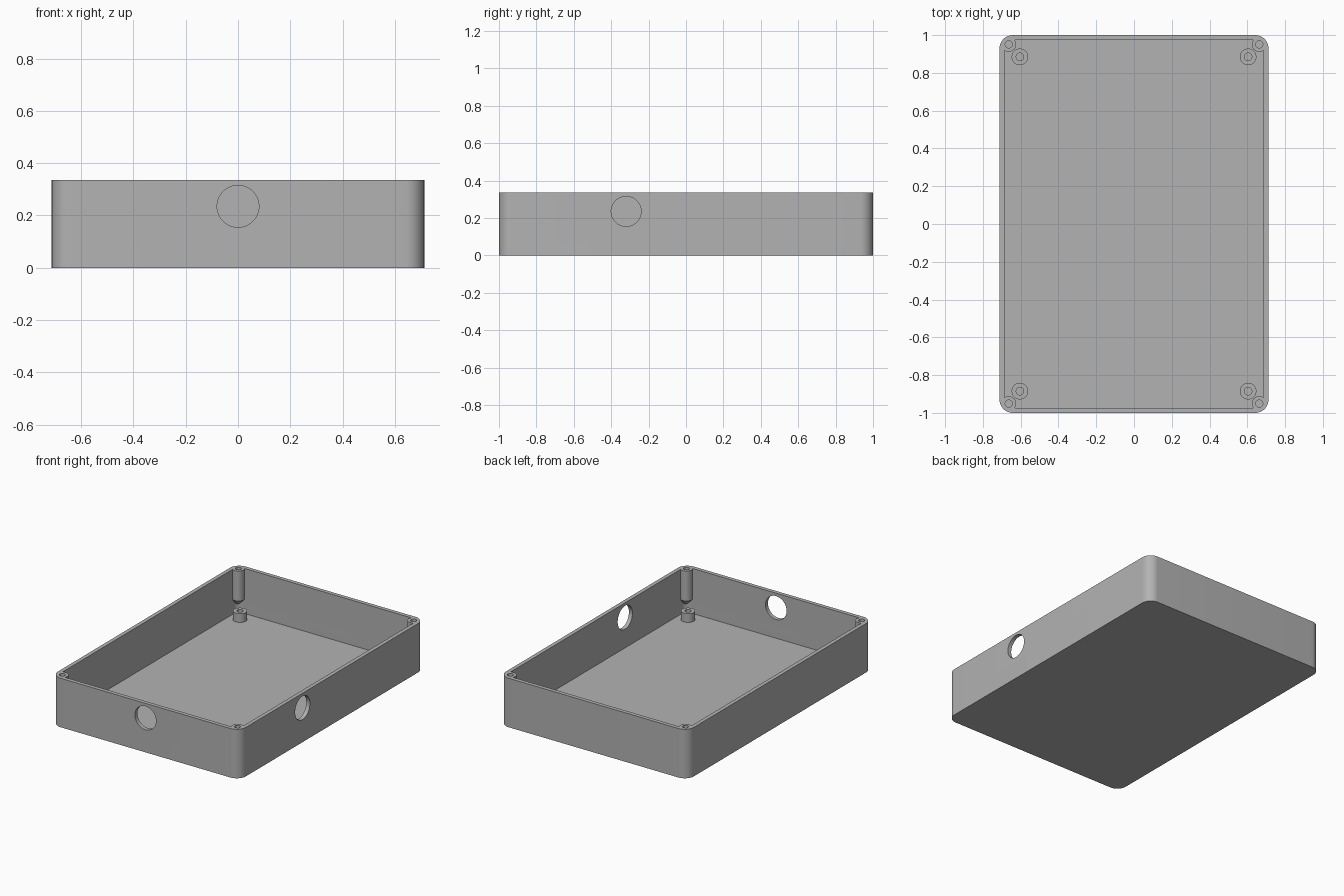
import bpy, bmesh, math
from mathutils import Vector

cube = bpy.data.objects.get("Cube")
if cube:
    bpy.data.objects.remove(cube, do_unlink=True)

HALF_X, HALF_Y, HEIGHT = 0.712, 1.0, 0.335
WALL, CORNER = 0.027, 0.07
CORNERS = [(sx, sy) for sx in (-1, 1) for sy in (-1, 1)]

grey = bpy.data.materials.new("plain grey")
grey.use_nodes = True
grey.diffuse_color = (0.448, 0.448, 0.448, 1)
grey.node_tree.nodes["Principled BSDF"].inputs["Base Color"].default_value = grey.diffuse_color


def circle(x, y, z, r, n=40):
    """Horizontal ring of points."""
    return [Vector((x + r * math.cos(2 * math.pi * i / n),
                    y + r * math.sin(2 * math.pi * i / n), z)) for i in range(n)]


def rounded_rect(hx, hy, z, r, steps=12):
    """Horizontal rectangle with rounded corners."""
    ring = []
    for q, (sx, sy) in enumerate([(1, 1), (-1, 1), (-1, -1), (1, -1)]):
        for i in range(steps + 1):
            a = (q + i / steps) * math.pi / 2
            ring.append(Vector((sx * (hx - r) + r * math.cos(a),
                                sy * (hy - r) + r * math.sin(a), z)))
    return ring


def loft(name, rings, closed=False):
    """Skin a stack of rings; cap the ends, or join last to first."""
    bm = bmesh.new()
    loops = [[bm.verts.new(p) for p in ring] for ring in rings]
    pairs = list(zip(loops, loops[1:]))
    if closed:
        pairs.append((loops[-1], loops[0]))
    else:
        bm.faces.new(loops[0])
        bm.faces.new(loops[-1])
    for a, b in pairs:
        for i in range(len(a)):
            j = (i + 1) % len(a)
            bm.faces.new((a[i], a[j], b[j], b[i]))
    bmesh.ops.recalc_face_normals(bm, faces=bm.faces)
    mesh = bpy.data.meshes.new(name)
    bm.to_mesh(mesh)
    bm.free()
    mesh.materials.append(grey)
    obj = bpy.data.objects.new(name, mesh)
    bpy.context.collection.objects.link(obj)
    return obj


def activate(obj):
    bpy.ops.object.select_all(action="DESELECT")
    obj.select_set(True)
    bpy.context.view_layer.objects.active = obj


def cut(target, cutter):
    """Subtract the cutter and discard it."""
    mod = target.modifiers.new("cut", "BOOLEAN")
    mod.operation, mod.solver, mod.object = "DIFFERENCE", "EXACT", cutter
    activate(target)
    bpy.ops.object.modifier_apply(modifier=mod.name)
    bpy.data.objects.remove(cutter, do_unlink=True)


def smooth(obj):
    activate(obj)
    bpy.ops.object.shade_smooth_by_angle(angle=math.radians(30))


# Solid tray with rounded vertical corners
tray = loft("tray", [rounded_rect(HALF_X, HALF_Y, z, CORNER) for z in (0, HEIGHT)])

# Inner space, with the corner screw posts left standing
cavity = loft("cavity_cutter", [rounded_rect(HALF_X - WALL, HALF_Y - WALL, z, CORNER - WALL)
                                for z in (WALL, HEIGHT + 0.1)])
for sx, sy in CORNERS:
    px, py = sx * 0.663, sy * 0.951
    cut(cavity, loft("post_shape", [circle(sx * 0.685, sy * 0.973, 0.08, 0.012),
                                    circle(px, py, 0.13, 0.039),
                                    circle(px, py, HEIGHT + 0.2, 0.039)]))
cut(tray, cavity)

# Screw holes in the corner posts
for sx, sy in CORNERS:
    cut(tray, loft("screw_cutter", [circle(sx * 0.663, sy * 0.951, z, 0.019)
                                    for z in (0.16, HEIGHT + 0.1)]))

# Round cable openings in the front and side walls
for location, rotation in [((0, -HALF_Y, 0.235), (math.pi / 2, 0, 0)),
                           ((HALF_X, -0.32, 0.235), (0, math.pi / 2, 0))]:
    opening = loft("opening_cutter", [circle(0, 0, z, 0.08, 64) for z in (-0.1, 0.1)])
    opening.location, opening.rotation_euler = location, rotation
    cut(tray, opening)
smooth(tray)

# Hollow mounting standoffs on the floor
for sx, sy in CORNERS:
    name = "standoff_" + ("back" if sy > 0 else "front") + ("_left" if sx > 0 else "_right")
    low, top = WALL - 0.005, 0.087
    standoff = loft(name, [circle(sx * 0.604, sy * 0.885, z, r) for z, r in
                           [(low, 0.02), (top, 0.02), (top, 0.044), (low, 0.044)]], closed=True)
    smooth(standoff)
